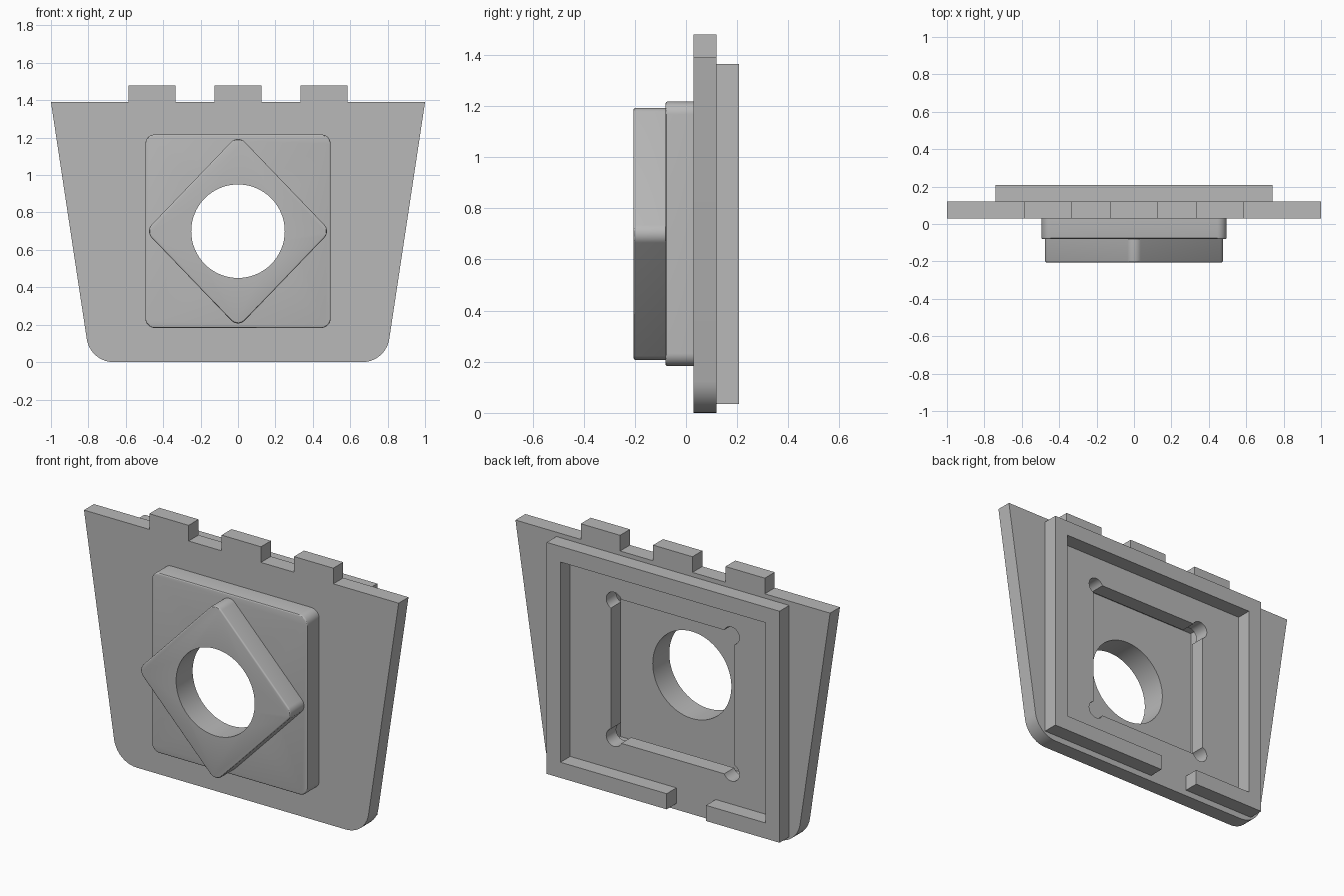
import bpy, bmesh, math
from mathutils import Vector

if "Cube" in bpy.data.objects:
    bpy.data.objects.remove(bpy.data.objects["Cube"], do_unlink=True)

grey = bpy.data.materials.new("plain grey")
grey.use_nodes = True
colour = (0.48, 0.48, 0.48, 1)
grey.diffuse_color = colour
grey.node_tree.nodes["Principled BSDF"].inputs["Base Color"].default_value = colour

MID = 0.70  # height of the hole centre


def rounded(points, radius, steps=10):
    """Replace every corner of a convex outline with an arc."""
    out = []
    for i, p in enumerate(points):
        p = Vector(p)
        a = (Vector(points[i - 1]) - p).normalized()
        b = (Vector(points[(i + 1) % len(points)]) - p).normalized()
        half = a.angle(b) / 2
        centre = p + (a + b).normalized() * radius / math.sin(half)
        start = p + a * radius / math.tan(half) - centre
        end = p + b * radius / math.tan(half) - centre
        turn = start.angle_signed(end)
        for k in range(steps + 1):
            t = -turn * k / steps
            c, s = math.cos(t), math.sin(t)
            out.append(centre + Vector((start.x * c - start.y * s, start.x * s + start.y * c)))
    return out


def rect(w, h, x=0, z=MID):
    return [(x - w, z - h), (x + w, z - h), (x + w, z + h), (x - w, z + h)]


def circle(r, x=0, z=MID, n=64):
    return [(x + r * math.cos(math.tau * i / n), z + r * math.sin(math.tau * i / n)) for i in range(n)]


def prism(name, outline, front, back, bevel=0):
    """Extrude an x-z outline from front to back along y."""
    bm = bmesh.new()
    face = bm.faces.new([bm.verts.new((p[0], front, p[1])) for p in outline])
    ext = bmesh.ops.extrude_face_region(bm, geom=[face], use_keep_orig=True)
    moved = [v for v in ext["geom"] if isinstance(v, bmesh.types.BMVert)]
    bmesh.ops.translate(bm, verts=moved, vec=(0, back - front, 0))
    bmesh.ops.recalc_face_normals(bm, faces=bm.faces)
    if bevel:
        rim = [e for e in bm.edges if all(abs(v.co.y - front) < 1e-5 for v in e.verts)]
        bmesh.ops.bevel(bm, geom=rim, offset=bevel, segments=3, profile=0.5, affect='EDGES')
    mesh = bpy.data.meshes.new(name)
    bm.to_mesh(mesh)
    bm.free()
    mesh.materials.append(grey)
    obj = bpy.data.objects.new(name, mesh)
    bpy.context.collection.objects.link(obj)
    return obj


def cut(obj, *cutters):
    """Subtract the cutters, then discard them."""
    for c in cutters:
        c.hide_render = True
        mod = obj.modifiers.new("cut", 'BOOLEAN')
        mod.object, mod.operation, mod.solver = c, 'DIFFERENCE', 'EXACT'
    bpy.context.view_layer.update()
    graph = bpy.context.evaluated_depsgraph_get()
    mesh = bpy.data.meshes.new_from_object(obj.evaluated_get(graph))
    obj.modifiers.clear()
    obj.data = mesh
    for c in cutters:
        bpy.data.objects.remove(c, do_unlink=True)


# Main plate: tapered sides, rounded lower corners, three tabs on top
top, tab_top = 1.39, 1.48
corners = rounded([(-1, top), (-0.79, 0), (0.79, 0), (1, top)], 0.145)
lower = [p for p in corners if p[1] < 0.5]
tabs = []
for x in (0.46, 0, -0.46):
    tabs += [(x + 0.125, top), (x + 0.125, tab_top), (x - 0.125, tab_top), (x - 0.125, top)]
plate = prism("main_plate", lower + [(1, top)] + tabs + [(-1, top)], 0.03, 0.12)

# Square opening with relieved corners
reliefs = [prism("relief_cutter", circle(0.05, sx * 0.373, MID + sz * 0.393, 32), 0, 0.2)
           for sx in (-1, 1) for sz in (-1, 1)]
cut(plate, prism("opening_cutter", rect(0.393, 0.413), 0, 0.2), *reliefs)

# Raised rear frame with a gap in its lower rail
frame = prism("rear_frame", rect(0.74, 0.665), 0.12, 0.208)
cut(frame, prism("pocket_cutter", rect(0.652, 0.575), 0, 0.3),
    prism("gap_cutter", rect(0.125, 0.1, -0.148, 0.08), 0, 0.3))

# Hollow square block on the front
block = prism("front_block", rounded(rect(0.495, 0.517), 0.05), -0.08, 0.03, 0.008)
cut(block, prism("cavity_cutter", rect(0.455, 0.475), -0.055, 0.1),
    prism("hole_cutter", circle(0.25), -0.3, 0.1))

# Diamond boss with the round hole
tips = [(0, MID - 0.515), (0.495, MID), (0, MID + 0.515), (-0.495, MID)]
boss = prism("diamond_boss", rounded(tips, 0.05), -0.205, -0.08, 0.008)
cut(boss, prism("hole_cutter", circle(0.25), -0.3, 0.1))

# Smooth the curved walls, keep the edges sharp
bpy.ops.object.select_all(action='DESELECT')
for obj in (plate, frame, block, boss):
    obj.select_set(True)
bpy.context.view_layer.objects.active = plate
bpy.ops.object.shade_smooth_by_angle(angle=math.radians(30))
